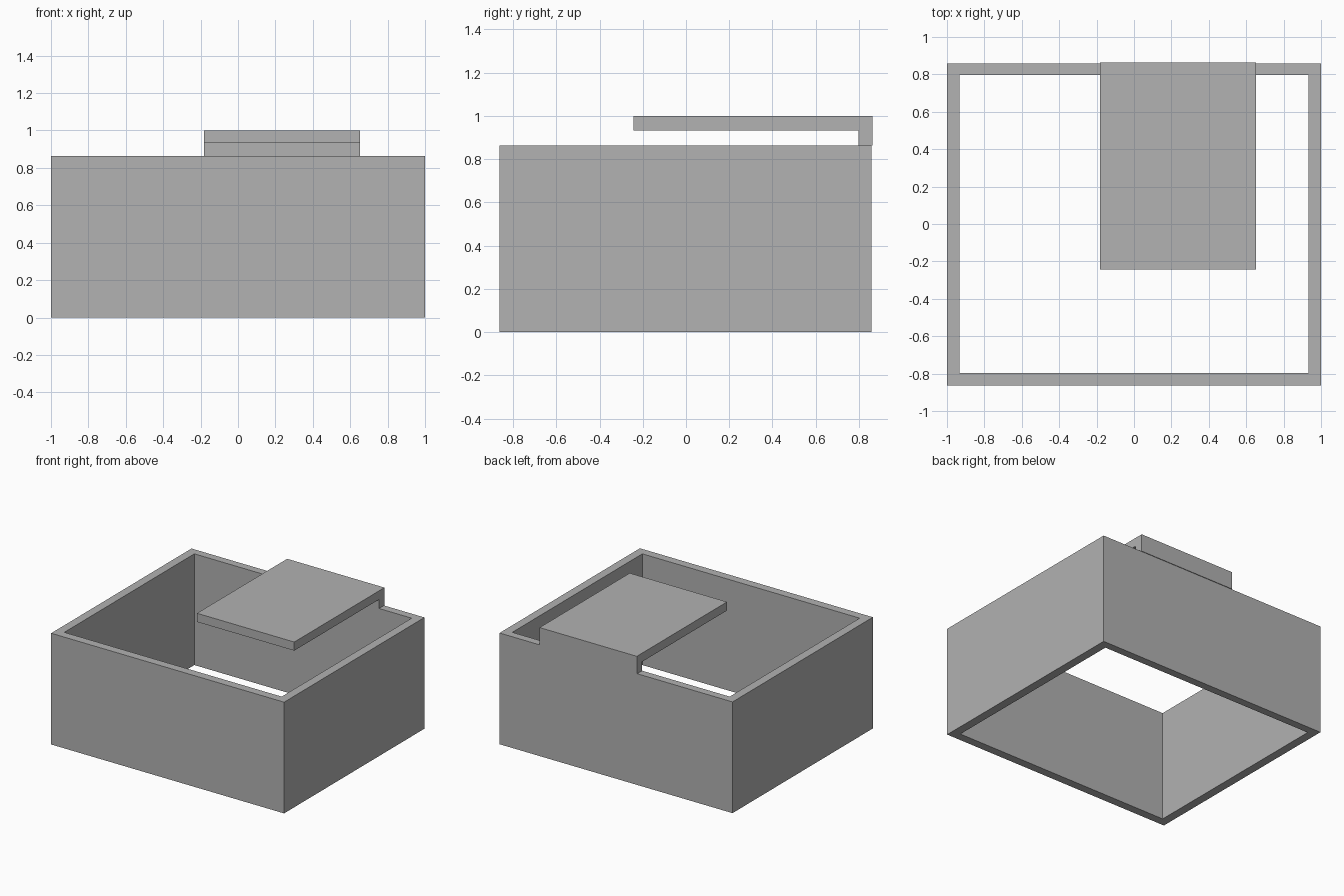
import bpy
import bmesh
from mathutils import Vector

cube = bpy.data.objects.get("Cube")
if cube:
    bpy.data.objects.remove(cube, do_unlink=True)

# Single flat grey
grey = bpy.data.materials.new("plain_grey")
grey.use_nodes = True
colour = (0.445, 0.445, 0.445, 1)
grey.diffuse_color = colour
grey.node_tree.nodes["Principled BSDF"].inputs["Base Color"].default_value = colour


def finish(name, bm):
    bmesh.ops.recalc_face_normals(bm, faces=bm.faces)
    mesh = bpy.data.meshes.new(name)
    bm.to_mesh(mesh)
    bm.free()
    mesh.materials.append(grey)
    obj = bpy.data.objects.new(name, mesh)
    bpy.context.collection.objects.link(obj)
    return obj


def rectangle(bm, x, y0, y1, z):
    return [bm.verts.new(p) for p in ((-x, y0, z), (x, y0, z), (x, y1, z), (-x, y1, z))]


def build_walls(name, outer, inner, height):
    """Open rectangular frame: four loops joined by quads."""
    bm = bmesh.new()
    loops = [rectangle(bm, *outer, 0), rectangle(bm, *outer, height),
             rectangle(bm, *inner, height), rectangle(bm, *inner, 0)]
    for k in range(4):
        a, b = loops[k], loops[(k + 1) % 4]
        for i in range(4):
            j = (i + 1) % 4
            bm.faces.new((a[i], a[j], b[j], b[i]))
    return finish(name, bm)


def extrude_profile(name, profile, x0, x1):
    """Side profile (y, z) extruded along x."""
    bm = bmesh.new()
    face = bm.faces.new([bm.verts.new((x0, y, z)) for y, z in profile])
    new = bmesh.ops.extrude_face_region(bm, geom=[face])["geom"]
    bmesh.ops.translate(bm, vec=Vector((x1 - x0, 0, 0)),
                        verts=[v for v in new if isinstance(v, bmesh.types.BMVert)])
    return finish(name, bm)


# Four walls, open at top and bottom
wall_top = 0.863
build_walls("box_walls", (1, -0.863, 0.858), (0.933, -0.797, 0.797), wall_top)

# Overhanging lid plate with its rear riser, one L-shaped piece
back, riser, front = 0.863, 0.797, -0.243
under, top = 0.933, 1.0
extrude_profile("lid_bracket",
                [(back, wall_top), (back, top), (front, top),
                 (front, under), (riser, under), (riser, wall_top)],
                -0.182, 0.653)
